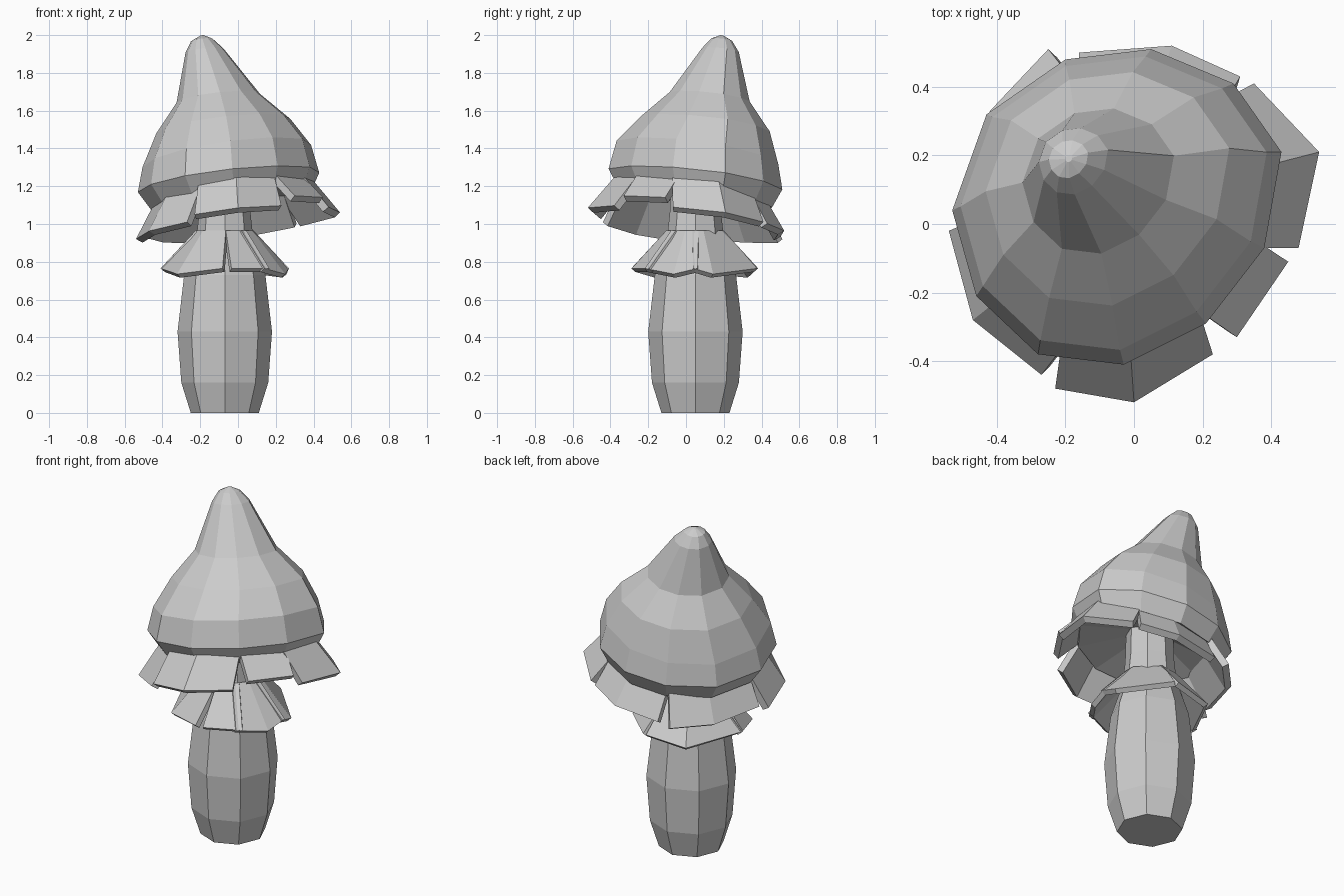
import bpy, bmesh
from math import sin, cos, radians, tau
from mathutils import Vector

if "Cube" in bpy.data.objects:
    bpy.data.objects.remove(bpy.data.objects["Cube"])

grey = bpy.data.materials.new("plain grey")
grey.use_nodes = True
grey.diffuse_color = (0.6, 0.6, 0.6, 1)
grey.node_tree.nodes["Principled BSDF"].inputs["Base Color"].default_value = (0.6, 0.6, 0.6, 1)


def add_object(name, bm):
    bmesh.ops.recalc_face_normals(bm, faces=bm.faces)
    mesh = bpy.data.meshes.new(name)
    bm.to_mesh(mesh)
    bm.free()
    mesh.materials.append(grey)
    obj = bpy.data.objects.new(name, mesh)
    bpy.context.collection.objects.link(obj)
    return obj


def loft(name, loops):
    """Skin a stack of equal-length point loops and close both ends."""
    bm = bmesh.new()
    rings = [[bm.verts.new(p) for p in loop] for loop in loops]
    n = len(rings[0])
    for low, high in zip(rings, rings[1:]):
        for i in range(n):
            j = (i + 1) % n
            bm.faces.new((low[i], low[j], high[j], high[i]))
    bm.faces.new(rings[0])
    bm.faces.new(rings[-1])
    return add_object(name, bm)


def panel(name, top, bottom, thickness):
    """Flaring strip between two rows of points, thickened toward the stem."""
    bm = bmesh.new()
    a = [bm.verts.new(p) for p in top]
    b = [bm.verts.new(p) for p in bottom]
    for i in range(len(a) - 1):
        bm.faces.new((a[i], b[i], b[i + 1], a[i + 1]))
    obj = add_object(name, bm)
    outward = Vector(bottom[0]) - Vector((STEM.x, STEM.y, bottom[0][2]))
    if obj.data.polygons[0].normal.dot(outward) < 0:
        obj.data.flip_normals()
    mod = obj.modifiers.new("thickness", "SOLIDIFY")
    mod.thickness = thickness
    mod.offset = -1
    return obj


STEM = Vector((-0.07, 0.05, 0))


def stem_point(angle, radius, z):
    return STEM + Vector((radius * cos(angle), radius * sin(angle), z))


# Stem: octagonal barrel narrowing to a neck
stem_profile = [(0.18, 0), (0.23, 0.16), (0.25, 0.43), (0.215, 0.73),
                (0.15, 0.93), (0.135, 1.07), (0.13, 1.25)]
loft("stem", [[stem_point(tau * i / 8, r, z) for i in range(8)] for r, z in stem_profile])

# Skirt: flaring panels that meet at the neck and split toward the hem
skirt_panels = [(180, 222, 268), (276, 314), (308, 340, 362), (358, 376, 434), (438, 480, 542)]
for k, angles in enumerate(skirt_panels):
    rad = [radians(a) for a in angles]
    last = len(rad) - 1
    collar = [rad[0] - radians(4)] + rad[1:-1] + [rad[-1] + radians(4)]
    panel(f"skirt_panel_{k + 1}",
          [stem_point(a, 0.155, 0.965) for a in collar],
          [stem_point(a, 0.34, 0.765 if i in (0, last) else 0.735) for i, a in enumerate(rad)],
          0.03)

# Cap: leaning, uneven eleven-sided bell
outline = [(-0.49, -0.02), (-0.42, -0.27), (-0.24, -0.44), (0.01, -0.47), (0.25, -0.35),
           (0.42, -0.13), (0.47, 0.15), (0.33, 0.35), (0.09, 0.45), (-0.16, 0.42), (-0.39, 0.26)]


def cap_ring(cx, cy, cz, scale, slope=0.13):
    return [(cx + x * scale, cy + y * scale, cz + slope * (x - y) * scale) for x, y in outline]


loft("cap", [
    cap_ring(-0.06, 0.06, 1.22, 0.28),
    cap_ring(-0.03, 0.06, 1.13, 0.88),
    cap_ring(-0.04, 0.06, 1.23, 1.0),
    cap_ring(-0.05, 0.07, 1.37, 0.93, 0.16),
    cap_ring(-0.07, 0.11, 1.525, 0.74),
    cap_ring(-0.10, 0.13, 1.67, 0.46),
    cap_ring(-0.175, 0.185, 1.92, 0.21),
    cap_ring(-0.19, 0.19, 1.975, 0.12),
    cap_ring(-0.19, 0.19, 1.998, 0.02),
])


# Gill flaps: panels hanging below the tilted rim
def rim_height(x, y):
    return 1.235 + 0.13 * (x + 0.04) - 0.13 * (y - 0.06)


flaps = {
    "left": [(0.35, 0.41), (0.54, 0.21), (0.48, -0.07)],
    "front_left": [(0.45, -0.11), (0.30, -0.33)],
    "front": [(0.23, -0.38), (0.0, -0.52), (-0.23, -0.48)],
    "front_right": [(-0.27, -0.44), (-0.47, -0.28), (-0.54, -0.02)],
    "back_right": [(-0.52, 0.04), (-0.42, 0.33), (-0.25, 0.51)],
    "back": [(-0.16, 0.50), (0.11, 0.52), (0.31, 0.43)],
}
drops = {"front_left": 0.18, "front_right": 0.26}
for name, points in flaps.items():
    drop = drops.get(name, 0.23)
    top = [Vector((-0.04 + (x + 0.04) * 0.76, 0.06 + (y - 0.06) * 0.76)) for x, y in points]
    # Widen the upper edge so neighbouring flaps close up under the rim
    first, last = (top[0] - top[1]) * 0.15, (top[-1] - top[-2]) * 0.15
    top[0] += first
    top[-1] += last
    panel(f"{name}_flap",
          [(p.x, p.y, rim_height(p.x, p.y) - 0.05) for p in top],
          [(x, y, rim_height(x, y) - drop) for x, y in points],
          0.04)
